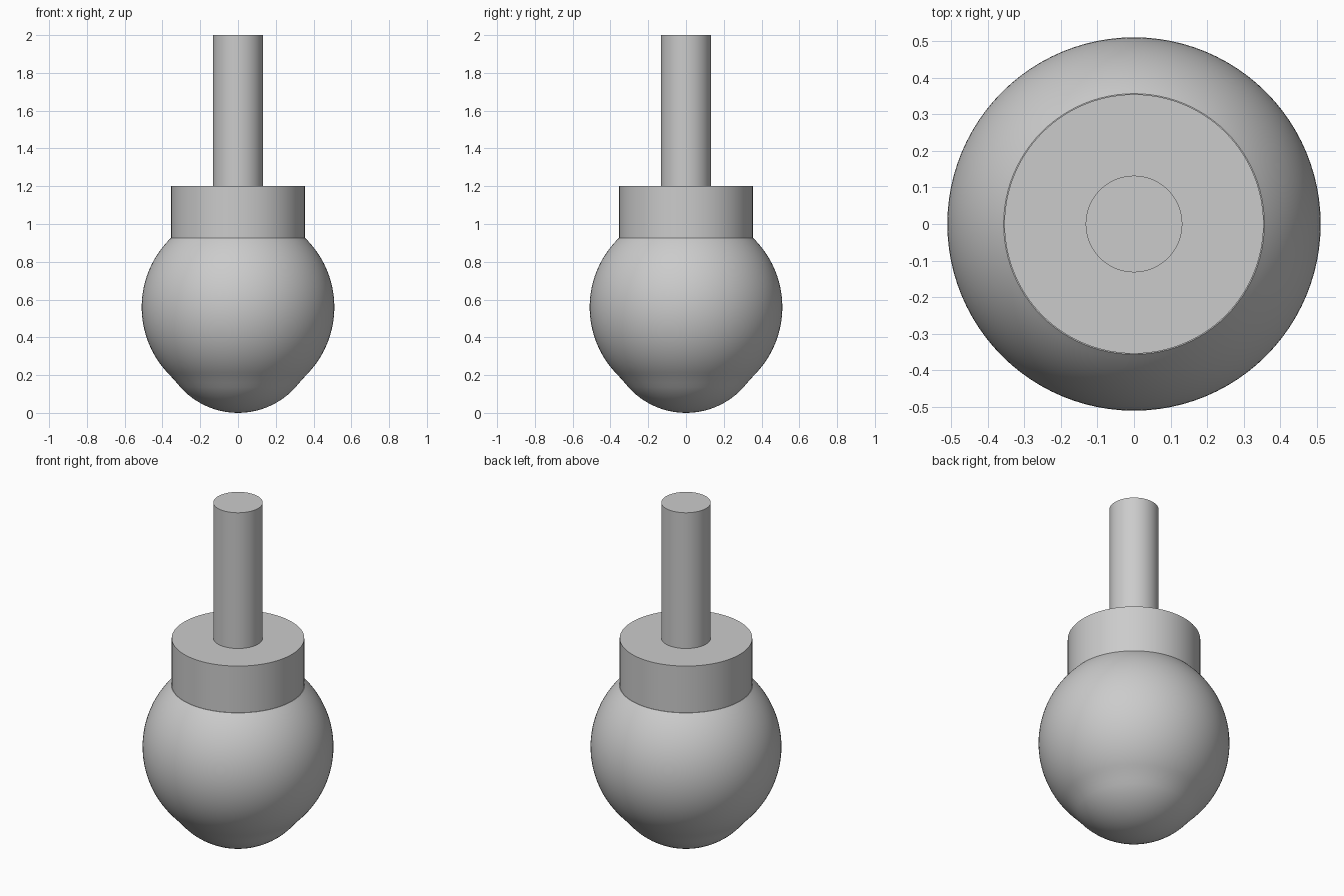
import bpy
import math

cube = bpy.data.objects.get("Cube")
if cube:
    bpy.data.objects.remove(cube, do_unlink=True)

SEGMENTS = 96

grey = bpy.data.materials.new("plain_grey")
grey.use_nodes = True
colour = (0.6, 0.6, 0.6, 1)
grey.diffuse_color = colour
grey.node_tree.nodes["Principled BSDF"].inputs["Base Color"].default_value = colour


def lathe(name, profile):
    """Spin (radius, z) points round the z axis; zero radius makes a pole."""
    verts, rings, faces = [], [], []
    for r, z in profile:
        count = 1 if r < 1e-6 else SEGMENTS
        start = len(verts)
        for i in range(count):
            a = math.tau * i / SEGMENTS
            verts.append((r * math.cos(a), r * math.sin(a), z))
        rings.append([start + i % count for i in range(SEGMENTS)])
    for low, high in zip(rings, rings[1:]):
        for i in range(SEGMENTS):
            j = (i + 1) % SEGMENTS
            quad = (low[i], low[j], high[j], high[i])
            faces.append(tuple(dict.fromkeys(quad)))
    # Flat caps on open ends
    if profile[0][0] > 1e-6:
        faces.append(tuple(reversed(rings[0])))
    if profile[-1][0] > 1e-6:
        faces.append(tuple(rings[-1]))
    mesh = bpy.data.meshes.new(name)
    mesh.from_pydata(verts, [], faces)
    mesh.materials.append(grey)
    obj = bpy.data.objects.new(name, mesh)
    bpy.context.collection.objects.link(obj)
    bpy.ops.object.select_all(action="DESELECT")
    obj.select_set(True)
    bpy.context.view_layer.objects.active = obj
    bpy.ops.object.shade_smooth_by_angle(angle=math.radians(35))
    return obj


def arc(radius, centre, z_start, z_end, steps):
    """Profile points along a sphere, from one height to another."""
    a = math.asin((z_start - centre) / radius)
    b = math.asin((z_end - centre) / radius)
    angles = [a + (b - a) * i / steps for i in range(steps + 1)]
    return [(radius * math.cos(t), centre + radius * math.sin(t)) for t in angles]


# Round bulb with a tighter dome blended into its underside
COLLAR_BOTTOM = 0.925
dome = arc(0.41, 0.41, 0, 0.16, 12)
ball = arc(0.51, 0.56, 0.2, COLLAR_BOTTOM, 40)
lathe("bulb", dome + ball)

# Wide collar and narrow stem
lathe("collar", [(0.354, COLLAR_BOTTOM), (0.354, 1.2)])
lathe("stem", [(0.132, 1.2), (0.132, 2.0)])
